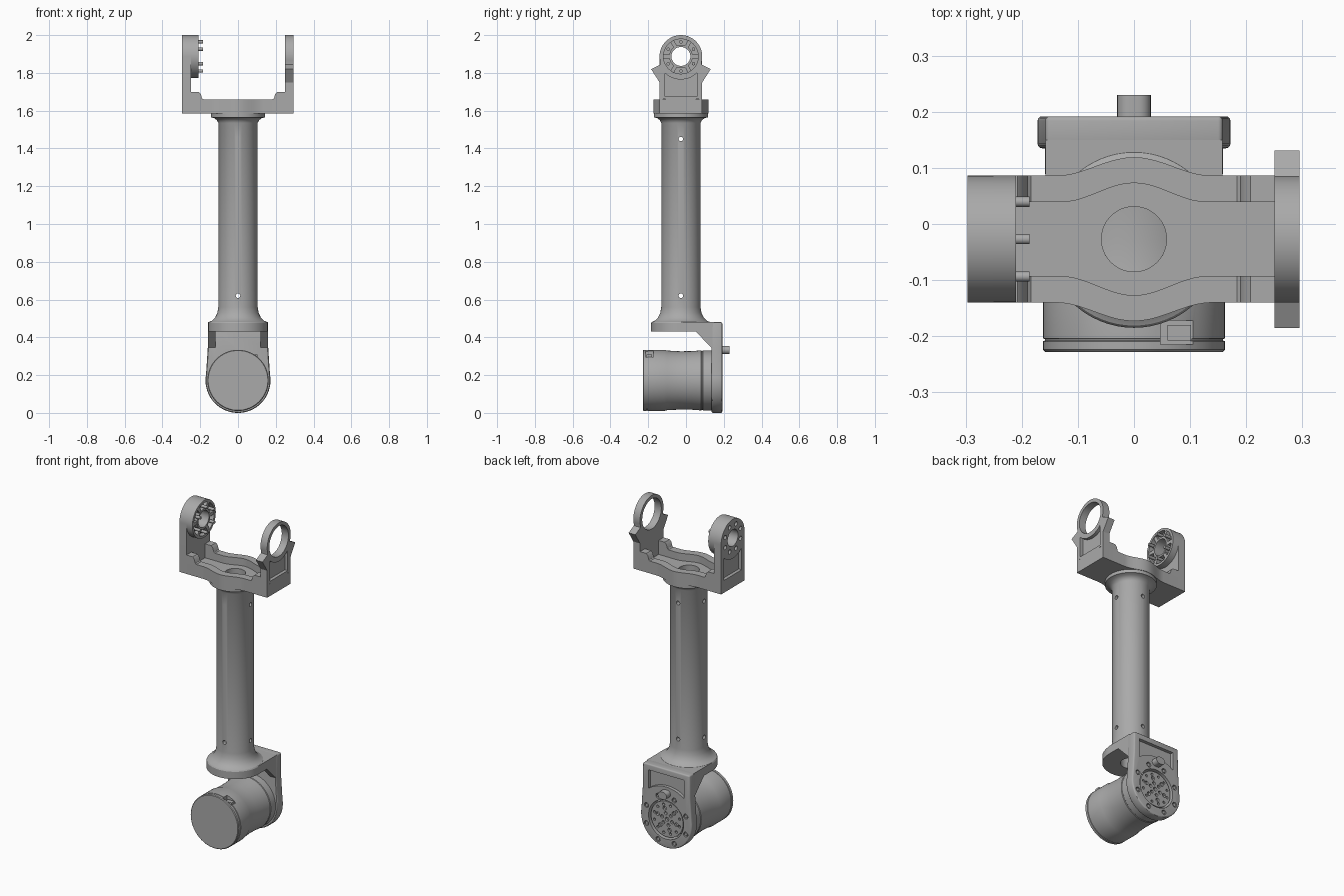
import bpy, bmesh
from math import sin, cos, pi, sqrt, radians
from mathutils import Vector, Matrix

cube = bpy.data.objects.get("Cube")
if cube:
    bpy.data.objects.remove(cube)

grey = bpy.data.materials.new("machined_grey")
grey.use_nodes = True
colour = (0.4, 0.4, 0.4, 1)
grey.diffuse_color = colour
grey.node_tree.nodes["Principled BSDF"].inputs["Base Color"].default_value = colour

YC = -0.027      # column axis in y
MZ = 0.172       # motor axis height
FZ = 1.887       # fork pivot height
ARM_W = 0.113    # fork half width
BORE = 0.058     # column bore
parts = []


def finish(name, bm):
    bmesh.ops.remove_doubles(bm, verts=bm.verts, dist=1e-5)
    bmesh.ops.recalc_face_normals(bm, faces=bm.faces)
    mesh = bpy.data.meshes.new(name)
    bm.to_mesh(mesh)
    bm.free()
    mesh.materials.append(grey)
    ob = bpy.data.objects.new(name, mesh)
    bpy.context.collection.objects.link(ob)
    parts.append(ob)
    return ob


def prism(name, pts, axis, a, b):
    """Extrude a 2D outline along an axis from a to b."""
    place = {"x": lambda u, v: (a, u, v), "y": lambda u, v: (u, a, v),
             "z": lambda u, v: (u, v, a)}[axis]
    step = Vector([b - a if axis == k else 0 for k in "xyz"])
    bm = bmesh.new()
    face = bm.faces.new([bm.verts.new(place(*p)) for p in pts])
    ext = bmesh.ops.extrude_face_region(bm, geom=[face])
    bmesh.ops.translate(bm, vec=step, verts=[v for v in ext["geom"] if isinstance(v, bmesh.types.BMVert)])
    return finish(name, bm)


def arc(u, v, r, start=0, end=360, n=48):
    full = end - start == 360
    angles = [radians(start + (end - start) * i / n) for i in range(n if full else n + 1)]
    return [(u + r * cos(t), v + r * sin(t)) for t in angles]


def disc(name, u, v, r, axis, a, b, n=48):
    return prism(name, arc(u, v, r, n=n), axis, a, b)


def rect(u0, u1, v0, v1):
    return [(u0, v0), (u1, v0), (u1, v1), (u0, v1)]


def lathe(name, profile, matrix):
    """Spin a closed (radius, height) profile about z, then place it."""
    bm = bmesh.new()
    vs = [bm.verts.new((r, 0, z)) for r, z in profile]
    es = [bm.edges.new((vs[i], vs[(i + 1) % len(vs)])) for i in range(len(vs))]
    bmesh.ops.spin(bm, geom=vs + es, cent=(0, 0, 0), axis=(0, 0, 1),
                   angle=2 * pi, steps=64)
    bmesh.ops.remove_doubles(bm, verts=bm.verts, dist=1e-5)
    bm.transform(matrix)
    return finish(name, bm)


def modify(ob, kind, **settings):
    mod = ob.modifiers.new(kind.lower(), kind)
    for key, value in settings.items():
        setattr(mod, key, value)
    with bpy.context.temp_override(object=ob, active_object=ob):
        bpy.ops.object.modifier_apply(modifier=mod.name)


def cut(ob, *cutters):
    for c in cutters:
        modify(ob, "BOOLEAN", operation="DIFFERENCE", solver="EXACT", object=c)
        parts.remove(c)
        bpy.data.objects.remove(c)


def window(u, v, r, w, flat, sign):
    """Pocket outline: one straight edge, one edge following a circle."""
    us = [w * (i / 8 - 1) for i in range(17)]
    return [(u - w, flat)] + [(u + k, v + sign * sqrt(r * r - k * k)) for k in us] + [(u + w, flat)]


def ring_points(u, v, r, n, turn=0):
    return arc(u, v, r, turn, turn + 360, n)


# Hollow column with flared ends and radial screw holes
column = lathe("column", [(BORE, 0.43), (0.158, 0.43), (0.158, 0.475), (0.154, 0.481), (0.138, 0.488),
                          (0.121, 0.505), (0.109, 0.53), (0.104, 0.56), (0.104, 1.535), (0.112, 1.55),
                          (0.125, 1.56), (0.143, 1.565), (0.143, 1.59), (BORE, 1.59)],
               Matrix.Translation((0, YC, 0)))
for z in (0.62, 1.45):
    cut(column, disc("cutter", YC, z, 0.012, "x", -0.2, 0.2, 16),
        disc("cutter", 0, z, 0.012, "y", -0.3, 0.2, 16))

# Fork base: bulged slab with a matching channel


def bulged(w, bulge, reach, x0, x1):
    xs = [x0] + [reach * (i / 10 - 1) for i in range(21)] + [x1]
    half = [w + (bulge * cos(pi * x / 2 / reach) ** 2 if abs(x) <= reach else 0) for x in xs]
    return ([(x, YC - h) for x, h in zip(xs, half)]
            + [(x, YC + h) for x, h in reversed(list(zip(xs, half)))])


base = prism("fork_base", bulged(ARM_W, 0.033, 0.14, -0.297, 0.295), "z", 1.585, 1.66)
cut(base, prism("cutter", bulged(0.066, 0.034, 0.13, -0.25, 0.25), "z", 1.615, 1.7),
    disc("cutter", 0, YC, BORE, "z", 1.5, 1.7))

# Stepped corner blocks joining the base to the arms
for side in (-1, 1):
    for s in (-1, 1):
        y0, y1 = sorted((YC + s * 0.066, YC + s * ARM_W))
        step = [(0.17, 1.65), (0.26, 1.65), (0.26, 1.7), (0.208, 1.7), (0.198, 1.69), (0.19, 1.665)]
        prism("fork_corner", [(side * x, z) for x, z in step], "y", y0, y1)

# Right arm: thin plate with a thick pivot housing
outline = [(YC - ARM_W, 1.585), (YC + ARM_W, 1.585)] + arc(YC, FZ, ARM_W, 0, 180)
right_arm = prism("right_arm", outline, "x", -0.297, -0.25)
cut(right_arm, disc("cutter", YC, FZ, 0.05, "x", -0.4, -0.1),
    prism("cutter", window(YC, FZ, 0.125, 0.085, 1.635, -1), "x", -0.4, -0.277))
for y, z in ring_points(YC, FZ, 0.08, 8, 22.5):
    cut(right_arm, disc("cutter", y, z, 0.013, "x", -0.4, -0.27, 16))
housing = disc("pivot_housing", YC, FZ, ARM_W, "x", -0.251, -0.21)
cut(housing, disc("cutter", YC, FZ, 0.098, "x", -0.236, -0.1),
    disc("cutter", YC, FZ, 0.05, "x", -0.4, -0.1))
hub = disc("pivot_hub", YC, FZ, 0.062, "x", -0.24, -0.212)
cut(hub, disc("cutter", YC, FZ, 0.05, "x", -0.4, -0.1))
for y, z in ring_points(YC, FZ, 0.077, 6, 30):
    disc("pivot_pin", y, z, 0.009, "x", -0.24, -0.186, 16)
for i in range(6):
    web = prism("pivot_web", rect(0.06, 0.1, -0.01, 0.01), "x", -0.24, -0.214)
    web.data.transform(Matrix.Translation((0, YC, FZ)) @ Matrix.Rotation(i * pi / 3, 4, "X"))

# Left arm: open ring with pointed ears, a pocket and screw holes
ears = [(YC - 0.108, 1.845), (YC - 0.158, 1.82), (YC - ARM_W, 1.75)]
outline = ([(YC - ARM_W, 1.585), (YC + ARM_W, 1.585)] + [(2 * YC - y, z) for y, z in reversed(ears)]
           + arc(YC, FZ, ARM_W, -15, 195) + ears)
left_arm = prism("left_arm", outline, "x", 0.25, 0.295)
cut(left_arm, disc("cutter", YC, FZ, 0.092, "x", 0.1, 0.4),
    prism("cutter", window(YC, FZ, 0.122, 0.085, 1.675, -1), "x", 0.275, 0.4))
for s in (-1, 1):
    for z in (1.607, 1.65):
        cut(left_arm, disc("cutter", YC + s * 0.088, z, 0.013, "x", 0.28, 0.4, 16))
        disc("arm_screw", YC + s * 0.088, z, 0.009, "x", 0.27, 0.29, 12)

# Motor bracket: top plate, back plate and side gussets
top_plate = prism("bracket_top", rect(-0.158, 0.158, YC, 0.15), "z", 0.43, 0.48)
cut(top_plate, disc("cutter", 0, YC, BORE, "z", 0.3, 0.6))
outline = arc(0, MZ, 0.172, -190, 10) + [(0.16, 0.345), (0.158, 0.48), (-0.158, 0.48), (-0.16, 0.345)]
back_plate = prism("bracket_back", outline, "y", 0.135, 0.192)
modify(back_plate, "BEVEL", width=0.008, segments=3, limit_method="ANGLE", angle_limit=radians(50))
cut(back_plate, disc("cutter", 0, MZ, 0.118, "y", 0.1, 0.3),
    prism("cutter", window(0, MZ, 0.2, 0.12, 0.445, 1), "y", 0.172, 0.3))
for s in (-1, 1):
    x0, x1 = sorted((s * 0.12, s * 0.158))
    prism("bracket_gusset", [(0.05, 0.432), (0.14, 0.34), (0.14, 0.432)], "x", x0, x1)

# Motor body, waisted, with seam grooves
to_motor = Matrix.Translation((0, 0, MZ)) @ Matrix.Rotation(-pi / 2, 4, "X")
motor = lathe("motor_body", [(0, -0.228), (0.158, -0.228), (0.162, -0.224), (0.162, -0.209),
                             (0.159, -0.208), (0.159, -0.205), (0.162, -0.204), (0.162, -0.115),
                             (0.158, -0.1), (0.154, -0.03), (0.155, 0.03), (0.159, 0.08),
                             (0.156, 0.083), (0.156, 0.087), (0.159, 0.09), (0.159, 0.137), (0, 0.137)], to_motor)
socket = prism("cutter", rect(0.047, 0.115, -0.215, -0.172), "z", 0.295, 0.4)
cut(motor, socket)
prism("motor_connector", rect(0.06, 0.102, -0.208, -0.18), "z", 0.28, 0.308)

# Output flange with rings of holes
flange = disc("motor_flange", 0, MZ, 0.108, "y", 0.13, 0.183)
for r, n, hole in ((0.035, 6, 0.01), (0.065, 6, 0.012), (0.088, 12, 0.008)):
    for x, z in ring_points(0, MZ, r, n, 15):
        cut(flange, disc("cutter", x, z, hole, "y", 0.168, 0.3, 12))
cut(flange, disc("cutter", 0, MZ, 0.012, "y", 0.168, 0.3, 16))

# Screws around the flange and the stop peg
for x, z in ring_points(0, MZ, 0.143, 8, 22.5):
    cut(back_plate, disc("cutter", x, z, 0.015, "y", 0.178, 0.3, 16))
    disc("bracket_screw", x, z, 0.01, "y", 0.17, 0.19, 12)
prism("stop_peg", arc(0.008, 0.333, 0.022, -90, 90, 12) + arc(-0.008, 0.333, 0.022, 90, 270, 12),
      "y", 0.15, 0.23)

# Smooth curved faces, keep machined edges sharp
bpy.ops.object.select_all(action="DESELECT")
for ob in parts:
    ob.select_set(True)
bpy.context.view_layer.objects.active = parts[0]
bpy.ops.object.shade_smooth_by_angle(angle=radians(30))
